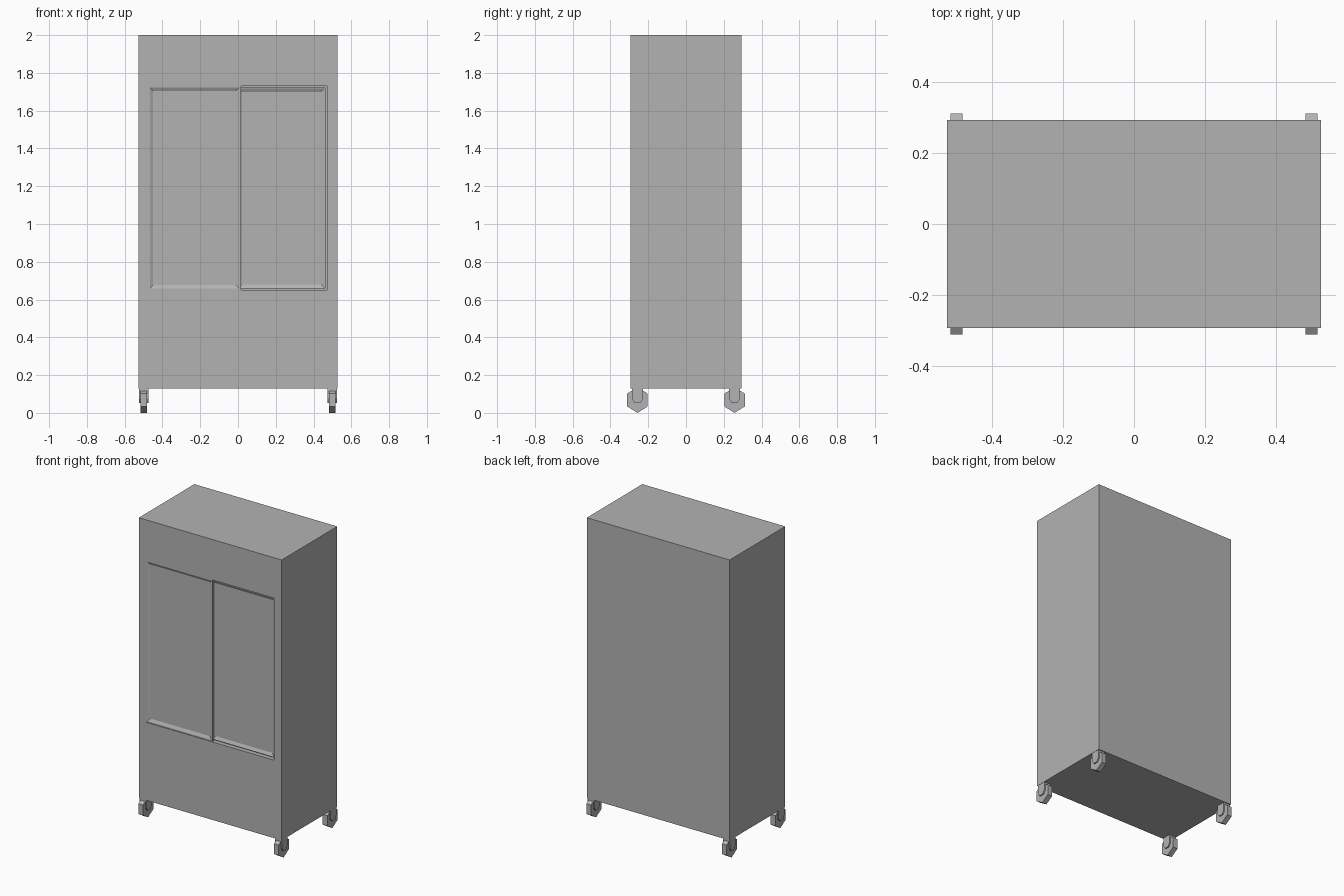
import bpy, bmesh, math
from mathutils import Vector

cube = bpy.data.objects.get("Cube")
if cube:
    bpy.data.objects.remove(cube, do_unlink=True)

grey = bpy.data.materials.new("plain_grey")
grey.use_nodes = True
COLOUR = (0.45, 0.45, 0.45, 1)
grey.diffuse_color = COLOUR
grey.node_tree.nodes["Principled BSDF"].inputs["Base Color"].default_value = COLOUR


def finish(name, bm):
    bmesh.ops.recalc_face_normals(bm, faces=bm.faces)
    mesh = bpy.data.meshes.new(name)
    bm.to_mesh(mesh)
    bm.free()
    mesh.materials.append(grey)
    obj = bpy.data.objects.new(name, mesh)
    bpy.context.collection.objects.link(obj)
    return obj


def box_mesh(lo, hi):
    lo, hi = Vector(lo), Vector(hi)
    bm = bmesh.new()
    bmesh.ops.create_cube(bm, size=1)
    for v in bm.verts:
        v.co = (lo + hi) / 2 + v.co * (hi - lo)
    return bm


def prism(name, profile, x0, x1):
    """Extrude a (y, z) profile along x."""
    bm = bmesh.new()
    face = bm.faces.new([bm.verts.new((x0, y, z)) for y, z in profile])
    new = bmesh.ops.extrude_face_region(bm, geom=[face])["geom"]
    verts = [g for g in new if isinstance(g, bmesh.types.BMVert)]
    bmesh.ops.translate(bm, verts=verts, vec=(x1 - x0, 0, 0))
    return finish(name, bm)


W, D, FLOOR, TOP = 0.527, 0.293, 0.13, 2.0
X0, X1, Z0, Z1 = -0.475, 0.47, 0.65, 1.73
RECESS = 0.03

# Cabinet body with a shallow front opening
bm = box_mesh((-W, -D, FLOOR), (W, D, TOP))
front = min(bm.faces, key=lambda f: f.calc_center_median().y)
bmesh.ops.inset_individual(bm, faces=[front], thickness=0.05)
for v in front.verts:
    v.co.x = X0 if v.co.x < 0 else X1
    v.co.z = Z0 if v.co.z < 1 else Z1
inner = bmesh.ops.extrude_face_region(bm, geom=[front])
if front.is_valid:
    bmesh.ops.delete(bm, geom=[front], context="FACES_ONLY")
for g in inner["geom"]:
    if isinstance(g, bmesh.types.BMVert):
        g.co.y += RECESS
finish("cabinet_body", bm)


# Sliding doors, each with a sunken panel with sloping edges
def door(name, x0, x1, z0, z1, y_front, y_back, rim, slope):
    bm = box_mesh((x0, y_front, z0), (x1, y_back, z1))
    face = min(bm.faces, key=lambda f: f.calc_center_median().y)
    bmesh.ops.inset_individual(bm, faces=[face], thickness=rim)
    bmesh.ops.inset_individual(bm, faces=[face], thickness=slope, depth=-0.009)
    return finish(name, bm)


door("right_sliding_door", X0, 0.015, Z0, Z1, -D + 0.004, -D + 0.018, 0.012, 0.025)
door("left_sliding_door", 0.0, X1 - 0.008, Z0 + 0.008, Z1 - 0.008,
     -D + 0.018, -D + 0.032, 0.006, 0.025)

# Casters: hexagonal wheel held between two fork plates
for side, sx in (("left", 1), ("right", -1)):
    for end, sy in (("front", -1), ("back", 1)):
        cx, cy = sx * 0.5, sy * 0.257
        name = end + "_" + side
        hexagon = [(cy + 0.0625 * math.sin(math.radians(a)),
                    0.068 + 0.068 * math.cos(math.radians(a))) for a in range(0, 360, 60)]
        prism(name + "_wheel", hexagon, cx - 0.017, cx + 0.017)
        fork = [(cy - 0.03, FLOOR), (cy + 0.03, FLOOR), (cy + 0.03, 0.075),
                (cy + 0.015, 0.052), (cy - 0.015, 0.052), (cy - 0.03, 0.075)]
        for label, off in (("outer", 0.021), ("inner", -0.021)):
            c = cx + sx * off
            prism(name + "_" + label + "_fork_plate", fork, c - 0.004, c + 0.004)
        finish(name + "_fork_top", box_mesh((cx - 0.025, cy - 0.03, 0.115),
                                            (cx + 0.025, cy + 0.03, FLOOR + 0.002)))
